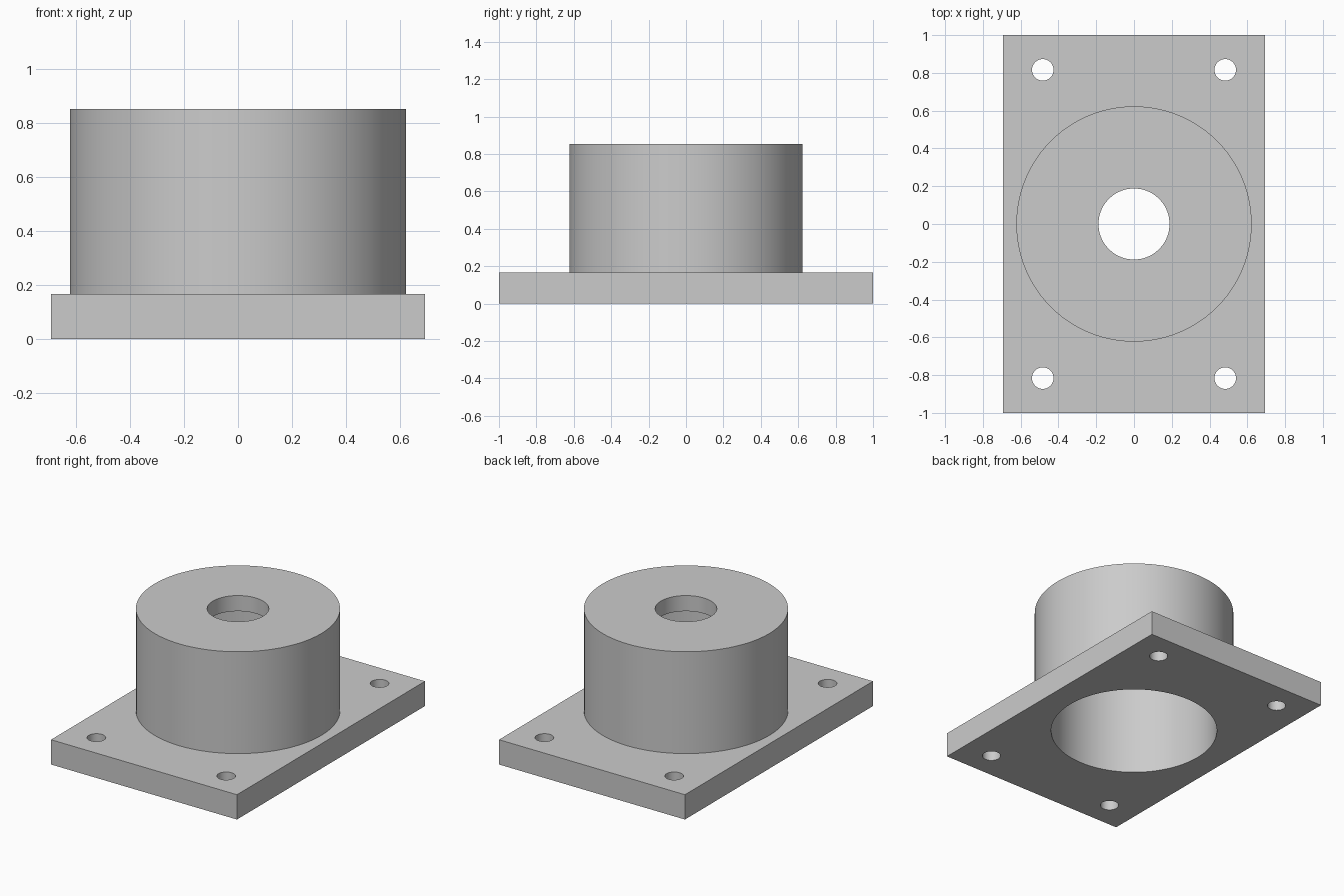
import bpy
import bmesh
from math import radians
from mathutils import Matrix, Vector

cube = bpy.data.objects.get("Cube")
if cube:
    bpy.data.objects.remove(cube, do_unlink=True)

PLATE_X, PLATE_Y, PLATE_Z = 1.385, 2.0, 0.167
TOP_Z, LID = 0.853, 0.105
OUTER_R, BORE_R, EYE_R = 0.623, 0.52, 0.188
BOLT_X, BOLT_Y, BOLT_R = 0.483, 0.816, 0.057
SEGMENTS = 96

grey = bpy.data.materials.new("light_grey")
grey.use_nodes = True
colour = (0.6, 0.6, 0.6, 1)
grey.diffuse_color = colour
grey.node_tree.nodes["Principled BSDF"].inputs["Base Color"].default_value = colour


def make_object(name, bm):
    bmesh.ops.recalc_face_normals(bm, faces=bm.faces)
    mesh = bpy.data.meshes.new(name)
    bm.to_mesh(mesh)
    bm.free()
    mesh.materials.append(grey)
    obj = bpy.data.objects.new(name, mesh)
    bpy.context.collection.objects.link(obj)
    return obj


def select_only(obj):
    bpy.ops.object.select_all(action='DESELECT')
    obj.select_set(True)
    bpy.context.view_layer.objects.active = obj


def add_cylinder(bm, x, y, radius, segments):
    bmesh.ops.create_cone(bm, cap_ends=True, segments=segments, radius1=radius,
                          radius2=radius, depth=1,
                          matrix=Matrix.Translation((x, y, 0)))


# Rectangular mounting plate
bm = bmesh.new()
bmesh.ops.create_cube(bm, size=1, matrix=Matrix.Translation((0, 0, PLATE_Z / 2))
                      @ Matrix.Diagonal((PLATE_X, PLATE_Y, PLATE_Z, 1)))
plate = make_object("mounting_plate", bm)

# Cutter for the bore and the four bolt holes
bm = bmesh.new()
add_cylinder(bm, 0, 0, BORE_R, SEGMENTS)
for sx in (-1, 1):
    for sy in (-1, 1):
        add_cylinder(bm, sx * BOLT_X, sy * BOLT_Y, BOLT_R, SEGMENTS // 2)
cutter = make_object("hole_cutter", bm)
cutter.hide_render = True

cut = plate.modifiers.new("holes", 'BOOLEAN')
cut.operation = 'DIFFERENCE'
cut.solver = 'EXACT'
cut.object = cutter
select_only(plate)
bpy.ops.object.modifier_apply(modifier=cut.name)
bpy.data.objects.remove(cutter, do_unlink=True)

# Hollow round housing: closed wall-and-lid section spun about z
section = [(BORE_R, PLATE_Z), (OUTER_R, PLATE_Z), (OUTER_R, TOP_Z),
           (EYE_R, TOP_Z), (EYE_R, TOP_Z - LID), (BORE_R, TOP_Z - LID)]
bm = bmesh.new()
verts = [bm.verts.new((r, 0, z)) for r, z in section]
edges = [bm.edges.new((v, verts[i - 1])) for i, v in enumerate(verts)]
bmesh.ops.spin(bm, geom=verts + edges, cent=Vector(), axis=(0, 0, 1),
               angle=radians(360), steps=SEGMENTS, use_merge=True)
bmesh.ops.remove_doubles(bm, verts=bm.verts, dist=0.0001)
housing = make_object("round_housing", bm)

for obj in (plate, housing):
    select_only(obj)
    bpy.ops.object.shade_smooth_by_angle(angle=radians(30))
